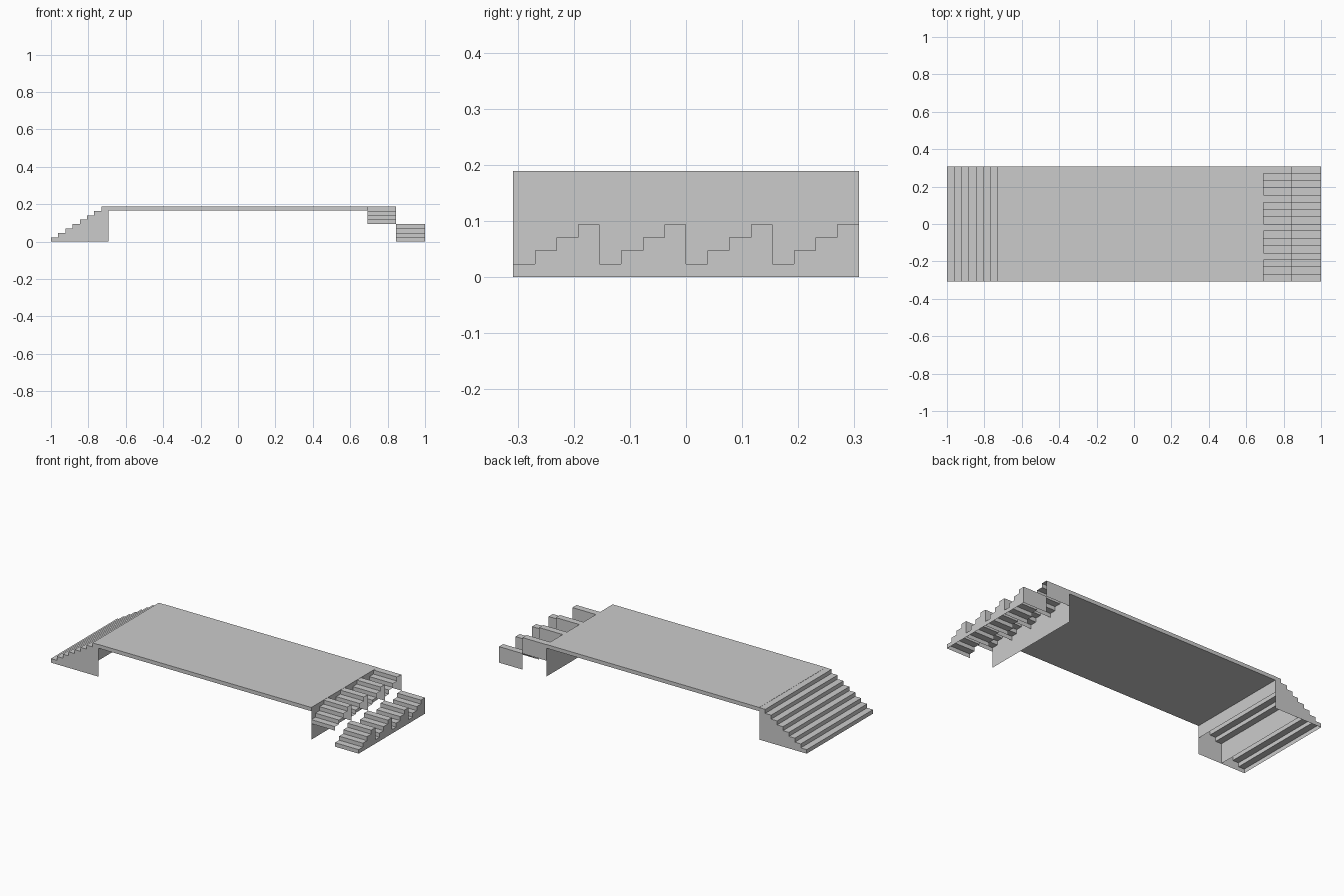
import bpy
from mathutils import Vector

if "Cube" in bpy.data.objects:
    bpy.data.objects.remove(bpy.data.objects["Cube"])

RISE, RUN, N = 0.0235, 0.0385, 4
HALF_W = 0.308            # half width of the platform
X_IN, X_MID, X_OUT = 0.692, 0.846, 1.0
FLIGHT = N * RISE


def sheet_object(name, faces):
    """Object made of thin planar faces."""
    verts, polys = [], []
    for face in faces:
        start = len(verts)
        verts += [Vector(p) for p in face]
        polys.append(list(range(start, len(verts))))
    mesh = bpy.data.meshes.new(name)
    mesh.from_pydata(verts, [], polys)
    mesh.update()
    obj = bpy.data.objects.new(name, mesh)
    bpy.context.collection.objects.link(obj)
    return obj


def step_line(steps):
    """Stepped outline: rise then run, starting at the foot."""
    pts = [(0.0, 0.0)]
    for i in range(steps):
        pts += [(i * RUN, (i + 1) * RISE), ((i + 1) * RUN, (i + 1) * RISE)]
    return pts


def flight(name, place, w0, w1):
    """Hollow flight: risers, treads and the closing face at the high end."""
    pts = step_line(N)
    pts.append((N * RUN, 0.0))
    faces = [[place(a, w0), place(a, w1), place(b, w1), place(b, w0)]
             for a, b in zip(pts, pts[1:])]
    return sheet_object(name, faces)


# Platform slab
bpy.ops.mesh.primitive_cube_add(size=1, location=(0, 0, 0.178))
deck = bpy.context.object
deck.name = "platform_deck"
deck.scale = (2 * X_IN, 2 * HALF_W, 0.022)

# Wide staircase on the left: two hollow flights
for k, label in enumerate(("lower", "upper")):
    def place(p, w, k=k):
        return (-X_OUT + k * N * RUN + p[0], w, k * FLIGHT + p[1])
    flight(f"wide_stair_{label}_flight", place, -HALF_W, HALF_W)

# Stepped side panels of the wide staircase
outline = step_line(2 * N) + [(2 * N * RUN, 0.0)]
for side, y in (("front", -HALF_W), ("back", HALF_W)):
    sheet_object(f"wide_stair_{side}_panel",
                 [[(-X_OUT + u, y, z) for u, z in outline]])

# Thin end wall under the right edge of the platform
sheet_object("platform_end_wall", [[(X_IN, -HALF_W, 0), (X_IN, HALF_W, 0),
                                    (X_IN, HALF_W, 0.189), (X_IN, -HALF_W, 0.189)]])

# Sideways flights on the right, four in a row on two levels
side_outline = step_line(N) + [(N * RUN, 0.0)]
for i in range(4):
    y0 = -HALF_W + i * N * RUN
    for label, x0, x1, z0 in (("lower", X_MID, X_OUT, 0.0),
                              ("upper", X_IN, X_MID, FLIGHT)):
        def place(p, w, y0=y0, z0=z0):
            return (w, y0 + p[0], z0 + p[1])
        flight(f"side_stair_{label}_{i + 1}", place, x0, x1)
    # Outer stepped panel of the lower flight
    sheet_object(f"side_stair_panel_{i + 1}",
                 [[(X_OUT, y0 + u, z) for u, z in side_outline]])
